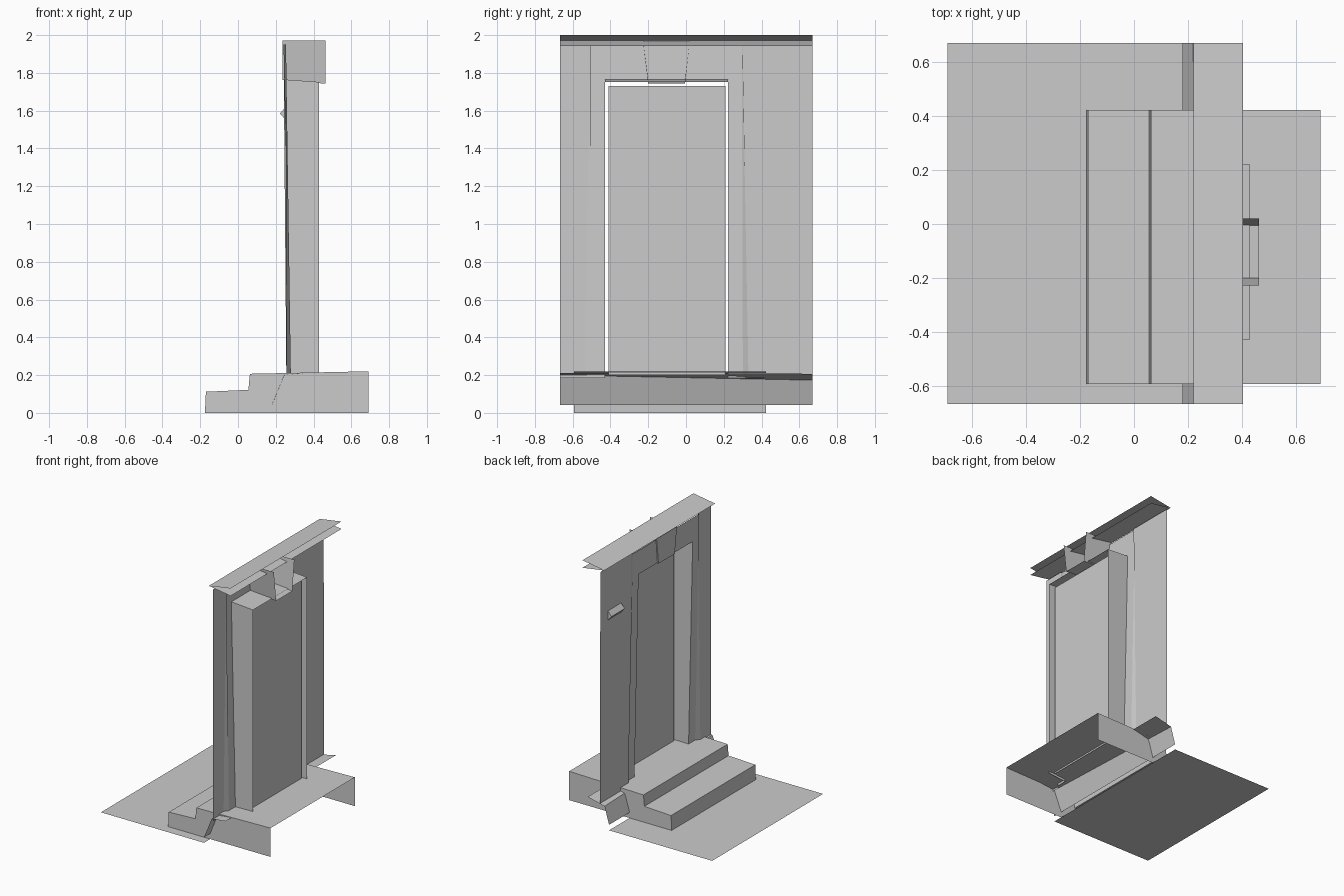
import bpy
from mathutils import Vector

if "Cube" in bpy.data.objects:
    bpy.data.objects.remove(bpy.data.objects["Cube"])

STREET = Vector((-2, -0.1, 1.2))
MID = -0.104          # centre line of the doorway in y


def make(name, verts, faces, toward=None, away=None):
    """Mesh whose faces point at the street, or away from an inner point."""
    vs = [Vector(v) for v in verts]
    out = []
    for f in faces:
        c = sum((vs[i] for i in f), Vector()) / len(f)
        n = Vector()
        for i in range(len(f)):
            n += (vs[f[i]] - c).cross(vs[f[(i + 1) % len(f)]] - c)
        d = (c - Vector(away)) if away else (Vector(toward or STREET) - c)
        out.append(f if n.dot(d) >= 0 else f[::-1])
    me = bpy.data.meshes.new(name)
    me.from_pydata(vs, [], out)
    ob = bpy.data.objects.new(name, me)
    bpy.context.collection.objects.link(ob)
    return ob


def loft(name, a, b, **kw):
    n = len(a)
    return make(name, list(a) + list(b),
                [(i, i + 1, n + i + 1, n + i) for i in range(n - 1)], **kw)


def sweep(name, profile, y0, y1, end=None, **kw):
    """Open x-z profile run along y, optionally changing to an end profile."""
    return loft(name, [(x, y0, z) for x, z in profile],
                [(x, y1, z) for x, z in end or profile], **kw)


def arch(xb, wb, xt, wt, z0, z1):
    """Three-sided door outline: base depth/half width, top depth/half width."""
    return [(xb, MID - wb, z0), (xt, MID - wt, z1),
            (xt, MID + wt, z1), (xb, MID + wb, z0)]


# Ground sheet
make("pavement", [(-.69, -.667, 0), (.18, -.667, 0), (.18, .67, 0), (-.69, .67, 0)],
     [(0, 1, 2, 3)], toward=(-.2, 0, 5))

# Steps: treads and risers, then the two side panels (open back and bottom)
steps = [(-.175, 0), (-.17, .112), (.055, .122), (.063, .207), (.69, .22)]
core = (.3, -.08, .03)
sweep("steps", steps, -.592, .423, away=core)
for label, y in (("right", -.592), ("left", .423)):
    pts = [(x, y, z) for x, z in steps] + [(.69, y, 0), (.06, y, 0)]
    make("step_side_" + label, pts, [(0, 1, 2, 6), (2, 3, 4, 5, 6)], away=core)

# Sloping plinth along the wall foot, its top narrowing towards the right end
sweep("plinth", [(.18, .042), (.245, .2), (.36, .212)], -.667, .67,
      end=[(.18, .042), (.218, .173), (.36, .207)], away=(.3, 0, .08))

# Wall panels either side of the doorway, bevelled in to the leaning surround
for label, s, end in (("right", -1, -.667), ("left", 1, .67)):
    edge = [(.256, MID + s * .435, .185), (.254, MID + s * .402, 1.95)]
    loft("wall_" + label, [(.256, end, .185), (.254, end, 1.95)], edge)
    loft("wall_return_" + label, edge,
         [(.28, MID + s * .405, .185), (.241, MID + s * .40, 1.95)])

# Door surround, reveal and door leaf
outer = arch(.28, .405, .241, .40, .185, 1.95)
inner = arch(.28, .326, .245, .326, .185, 1.765)
loft("door_surround", outer, inner)
loft("door_reveal", inner, arch(.428, .326, .428, .326, .2, 1.752))
make("door", [(.39, -.41, .2), (.39, .21, .2), (.39, .21, 1.73), (.39, -.41, 1.73)],
     [(0, 1, 2, 3)])

# Tapered keystone, open at top and back
key = []
for xf, zt, zb in ((.235, 1.972, 1.762), (.462, 1.972, 1.743)):
    key += [(xf, -.228, zt), (xf, -.2, zb), (xf, -.005, zb), (xf, .02, zt)]
make("keystone", key, [(0, 1, 2, 3), (0, 1, 5, 4), (1, 2, 6, 5), (2, 3, 7, 6)],
     away=(.35, MID, 1.9))

# Open V-shaped cornice
sweep("cornice", [(.404, 2.0), (.221, 1.971), (.404, 1.943)], -.667, .67,
      away=(.4, 0, 1.971))

# Small wedge plate on the left wall
plate = [(x, y, z) for y in (.42, .58) for x, z in ((.253, 1.62), (.222, 1.585), (.253, 1.55))]
make("wall_plate", plate, [(0, 1, 4, 3), (1, 2, 5, 4), (0, 1, 2), (3, 4, 5)],
     away=(.254, .5, 1.585))
